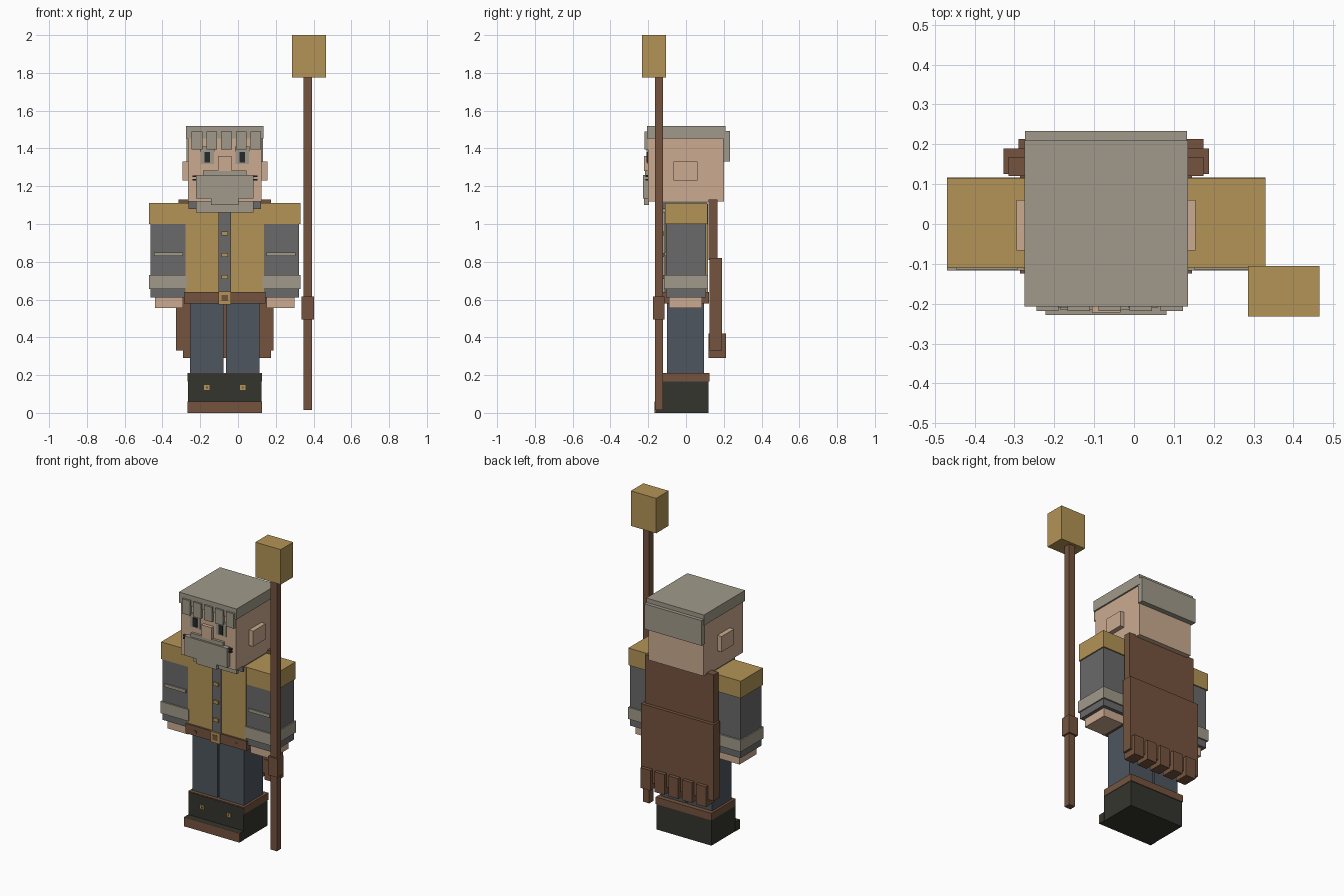
import bpy

cube = bpy.data.objects.get("Cube")
if cube:
    bpy.data.objects.remove(cube, do_unlink=True)


def material(name, hex_code):
    """Flat material from an sRGB hex code, converted to linear."""
    rgb = []
    for i in (0, 2, 4):
        c = int(hex_code[i:i + 2], 16) / 255
        rgb.append(c / 12.92 if c <= 0.04045 else ((c + 0.055) / 1.055) ** 2.4)
    mat = bpy.data.materials.new(name)
    mat.use_nodes = True
    mat.diffuse_color = (*rgb, 1)
    mat.node_tree.nodes["Principled BSDF"].inputs["Base Color"].default_value = (*rgb, 1)
    return mat


GOLD = material("ochre gold", "B39456")
HAIR = material("warm grey", "A09A8A")
SKIN = material("skin", "CBAB90")
BROWN = material("leather brown", "75543F")
SLEEVE = material("sleeve grey", "6B6A6B")
DENIM = material("blue grey", "4E565F")
BOOT = material("boot black", "34352D")
EYE = material("eye dark", "26282A")
MID = -0.07  # centre line of the figure


def box(name, x, y, z, mat):
    """Box from (min, max) ranges on each axis."""
    bpy.ops.mesh.primitive_cube_add(size=1, location=[sum(r) / 2 for r in (x, y, z)])
    ob = bpy.context.object
    ob.name = name
    ob.scale = [r[1] - r[0] for r in (x, y, z)]
    bpy.ops.object.transform_apply(location=False, rotation=False, scale=True)
    ob.data.materials.append(mat)
    return ob


def mid(name, half, y, z, mat):
    """Box centred on the figure's centre line."""
    return box(name, (MID - half, MID + half), y, z, mat)


def pair(name, near, far, y, z, mat):
    """Two boxes mirrored about the figure's centre line."""
    box("left_" + name, (MID + near, MID + far), y, z, mat)
    box("right_" + name, (MID - far, MID - near), y, z, mat)


# Boots
mid("boots", 0.195, (-0.125, 0.12), (0, 0.205), BOOT)
mid("boot_toe", 0.197, (-0.16, -0.12), (0, 0.06), BOOT)
mid("boot_toe_cap", 0.197, (-0.166, -0.16), (0, 0.06), BROWN)
mid("boot_trim", 0.198, (-0.122, 0.125), (0.165, 0.21), BROWN)
pair("boot_buckle", 0.08, 0.11, (-0.132, -0.124), (0.122, 0.148), GOLD)
pair("boot_buckle_hole", 0.09, 0.10, (-0.135, -0.131), (0.13, 0.14), BROWN)

# Legs
pair("leg", 0.006, 0.183, (-0.10, 0.095), (0.2, 0.6), DENIM)

# Torso and belt
mid("vest", 0.207, (-0.112, 0.117), (0.6, 1.105), GOLD)
mid("placket", 0.032, (-0.12, -0.11), (0.63, 1.07), SLEEVE)
for i, z in enumerate((0.95, 0.835, 0.72)):
    mid(f"button_{i + 1}", 0.018, (-0.128, -0.118), (z - 0.011, z + 0.011), GOLD)
mid("belt", 0.216, (-0.124, 0.122), (0.578, 0.64), BROWN)
mid("belt_buckle", 0.033, (-0.132, -0.122), (0.575, 0.642), GOLD)
mid("belt_buckle_hole", 0.017, (-0.135, -0.131), (0.592, 0.625), BROWN)
pair("belt_stud", 0.138, 0.155, (-0.128, -0.122), (0.597, 0.613), BROWN)

# Collar
mid("collar", 0.192, (-0.125, 0.115), (1.08, 1.125), SLEEVE)
mid("collar_front", 0.153, (-0.135, -0.11), (1.06, 1.125), HAIR)

# Arms
pair("shoulder", 0.18, 0.40, (-0.11, 0.115), (1.0, 1.11), GOLD)
pair("arm", 0.207, 0.392, (-0.107, 0.107), (0.61, 1.0), SLEEVE)
pair("arm_stripe", 0.222, 0.375, (-0.115, -0.106), (0.83, 0.85), HAIR)
pair("cuff", 0.2, 0.40, (-0.117, 0.117), (0.655, 0.73), HAIR)
pair("hand", 0.222, 0.37, (-0.09, 0.085), (0.555, 0.611), SKIN)

# Head and hair
mid("head", 0.195, (-0.2, 0.2), (1.12, 1.46), SKIN)
pair("ear", 0.19, 0.225, (-0.067, 0.06), (1.23, 1.33), SKIN)
mid("hair_top", 0.205, (-0.207, 0.21), (1.452, 1.52), HAIR)
mid("hair_back", 0.203, (0.195, 0.233), (1.33, 1.492), HAIR)
for i in range(5):
    x = -0.245 + 0.078 * i
    box(f"fringe_{i + 1}", (x, x + 0.056), (-0.219, -0.195), (1.395, 1.49), HAIR)

# Face
pair("eye_white", 0.056, 0.127, (-0.204, -0.198), (1.318, 1.385), HAIR)
pair("eyebrow", 0.055, 0.13, (-0.209, -0.198), (1.385, 1.41), HAIR)
pair("pupil", 0.077, 0.107, (-0.209, -0.203), (1.325, 1.382), EYE)
mid("nose", 0.036, (-0.222, -0.195), (1.28, 1.36), SKIN)
mid("moustache_top", 0.115, (-0.216, -0.195), (1.25, 1.284), HAIR)
mid("beard", 0.152, (-0.228, -0.195), (1.135, 1.26), HAIR)
mid("beard_tip", 0.073, (-0.222, -0.195), (1.1, 1.14), HAIR)
for i, z in enumerate((1.235, 1.252)):
    pair(f"whisker_{i + 1}", 0.15, 0.172, (-0.215, -0.198), (z - 0.004, z + 0.004), EYE)

# Cape with a fringed hem
mid("cape_upper", 0.245, (0.12, 0.168), (0.81, 1.13), BROWN)
mid("cape_lower", 0.258, (0.125, 0.19), (0.33, 0.82), BROWN)
for i in range(5):
    x = -0.29 + 0.0985 * i
    box(f"cape_hem_{i + 1}", (x, x + 0.07), (0.12, 0.213), (0.29, 0.42), BROWN)

# Staff
box("staff_shaft", (0.348, 0.392), (-0.165, -0.123), (0.015, 1.78), BROWN)
box("staff_grip", (0.335, 0.402), (-0.175, -0.113), (0.495, 0.615), BROWN)
box("staff_head", (0.286, 0.466), (-0.232, -0.105), (1.775, 2.0), GOLD)
